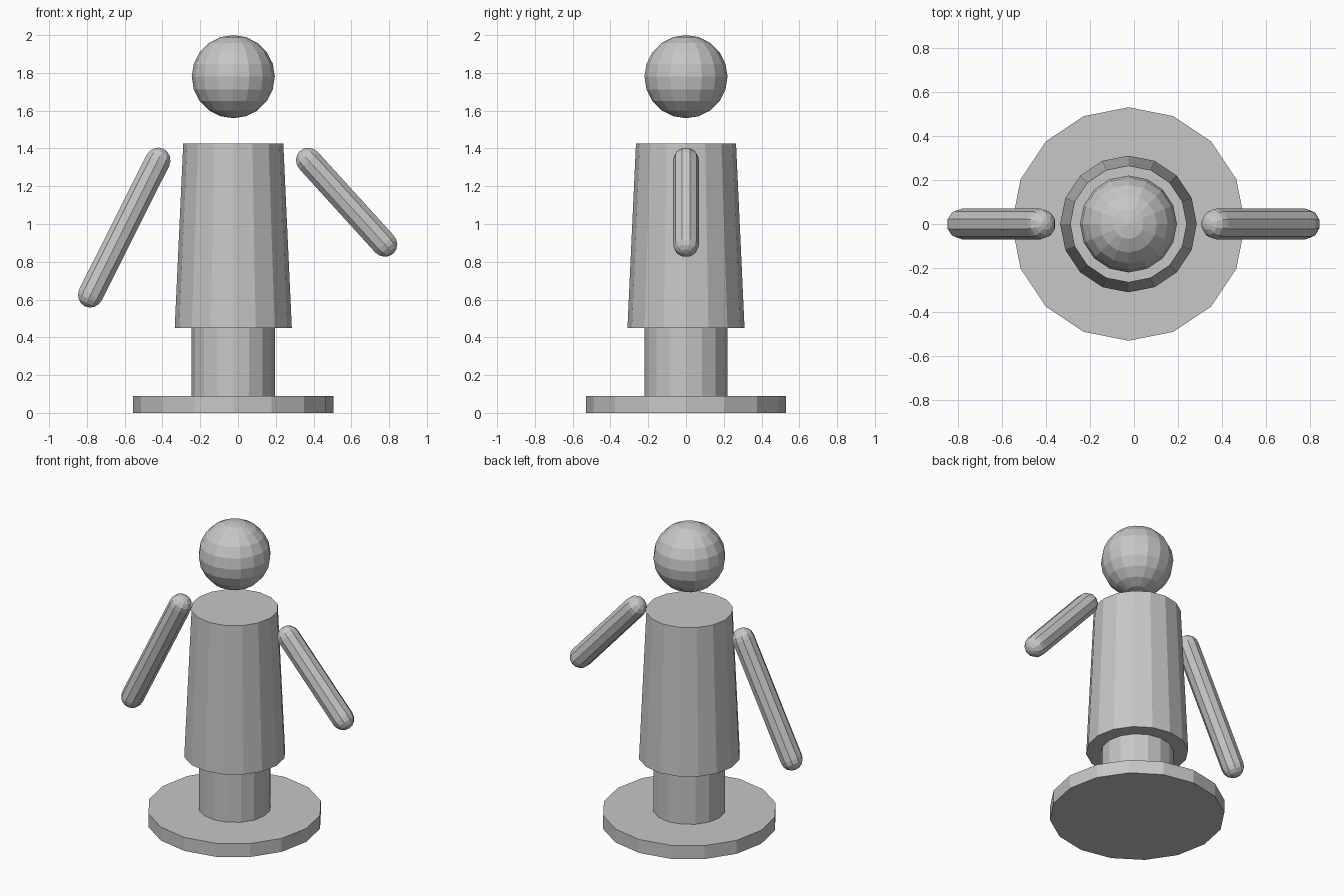
import bpy, bmesh, math
from mathutils import Vector, Matrix

if "Cube" in bpy.data.objects:
    bpy.data.objects.remove(bpy.data.objects["Cube"])

CX = -0.025      # centre line of the figure
SIDES = 16

grey = bpy.data.materials.new("plain grey")
grey.diffuse_color = (0.57, 0.57, 0.57, 1)
grey.use_nodes = True
grey.node_tree.nodes["Principled BSDF"].inputs["Base Color"].default_value = grey.diffuse_color


def make_object(name, bm):
    bmesh.ops.recalc_face_normals(bm, faces=bm.faces)
    mesh = bpy.data.meshes.new(name)
    bm.to_mesh(mesh)
    bm.free()
    mesh.materials.append(grey)
    obj = bpy.data.objects.new(name, mesh)
    bpy.context.collection.objects.link(obj)
    return obj


def drum(name, r_bottom, r_top, z0, z1):
    """Faceted upright cylinder or cone section on the centre line."""
    bm = bmesh.new()
    bmesh.ops.create_cone(bm, cap_ends=True, segments=SIDES, radius1=r_bottom,
                          radius2=r_top, depth=z1 - z0,
                          matrix=Matrix.Translation((CX, 0, (z0 + z1) / 2)))
    return make_object(name, bm)


def capsule(name, start, end, radius, sides=10, steps=4):
    """Round-ended rod between two points, lofted ring by ring."""
    start, end = Vector(start), Vector(end)
    axis = (end - start).normalized()
    side = Vector((0, 1, 0))
    up = axis.cross(side)
    bm = bmesh.new()
    angles = [math.pi / 2 * i / steps for i in range(steps)]
    stations = [(start - axis * radius * math.sin(a), radius * math.cos(a)) for a in reversed(angles)]
    stations += [(end + axis * radius * math.sin(a), radius * math.cos(a)) for a in angles]
    rings = []
    for centre, r in stations:
        rings.append([bm.verts.new(centre + r * (side * math.cos(t) + up * math.sin(t)))
                      for t in (math.tau * k / sides for k in range(sides))])
    for a, b in zip(rings, rings[1:]):
        for k in range(sides):
            n = (k + 1) % sides
            bm.faces.new((a[k], a[n], b[n], b[k]))
    for ring, tip in ((rings[0], start - axis * radius), (rings[-1], end + axis * radius)):
        pole = bm.verts.new(tip)
        for k in range(sides):
            bm.faces.new((ring[k], ring[(k + 1) % sides], pole))
    return make_object(name, bm)


# Stand, leg column and tapered torso
drum("base", 0.53, 0.53, 0.0, 0.09)
drum("leg_column", 0.22, 0.22, 0.09, 0.45)
drum("torso", 0.31, 0.265, 0.45, 1.425)

# Floating head
bm = bmesh.new()
bmesh.ops.create_uvsphere(bm, u_segments=SIDES, v_segments=10, radius=0.22,
                          matrix=Matrix.Translation((CX, 0, 1.78)))
make_object("head", bm)

# Arms
capsule("arm_left_side", (-0.425, 0, 1.335), (-0.78, 0, 0.627), 0.07)
capsule("arm_right_side", (0.375, 0, 1.335), (0.775, 0, 0.895), 0.07)
